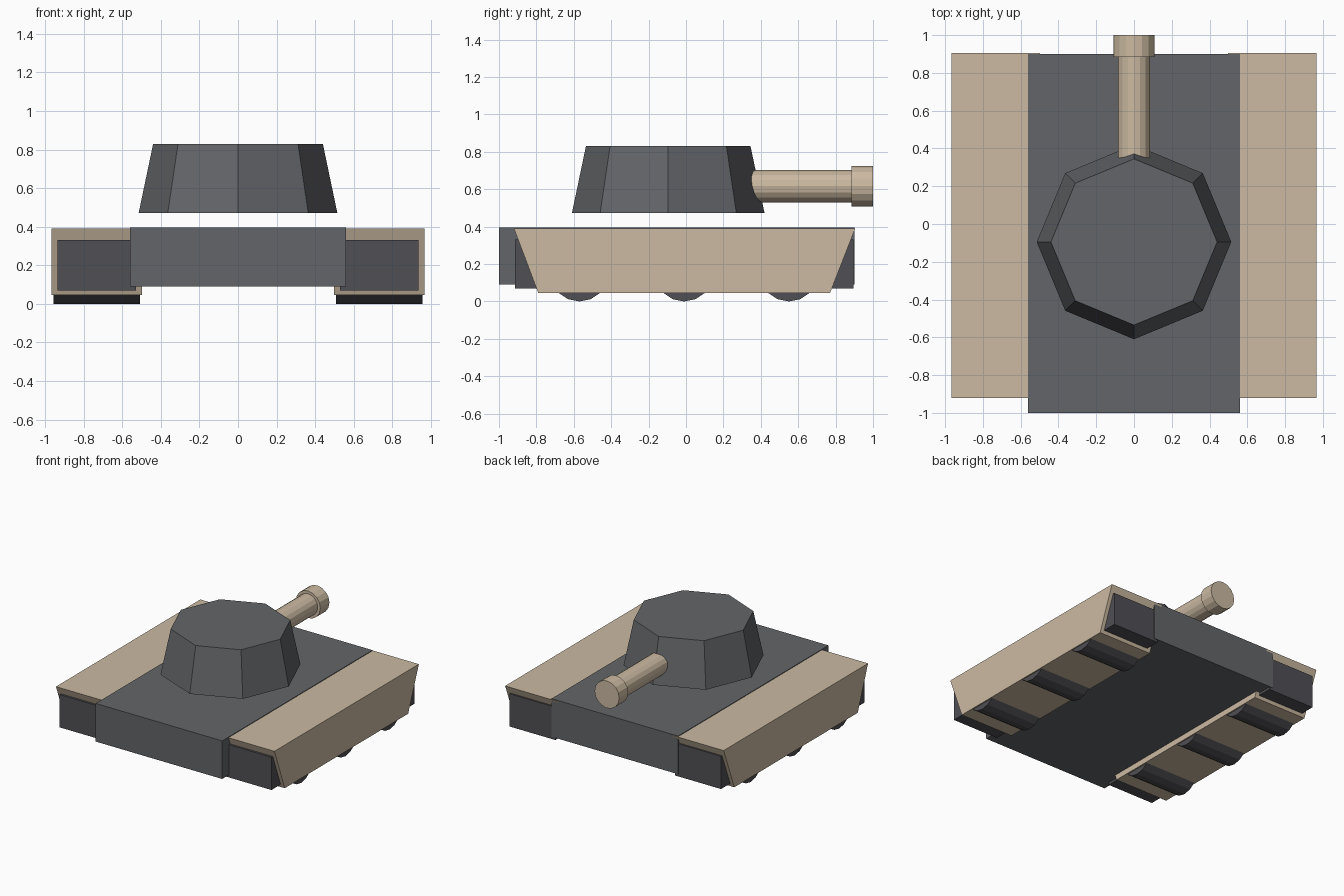
import bpy, bmesh
from math import pi, sin, cos

if "Cube" in bpy.data.objects:
    bpy.data.objects.remove(bpy.data.objects["Cube"])


def material(name, rgb):
    m = bpy.data.materials.new(name)
    m.diffuse_color = (*rgb, 1)
    m.use_nodes = True
    m.node_tree.nodes["Principled BSDF"].inputs["Base Color"].default_value = m.diffuse_color
    return m


HULL = material("dark_grey", (0.125, 0.13, 0.14))
TRACK = material("track_grey", (0.08, 0.08, 0.09))
TAN = material("tan", (0.60, 0.49, 0.36))


def loft(name, ring_a, ring_b, mat, mirror=False):
    """Closed solid between two matching rings of points."""
    bm = bmesh.new()
    a = [bm.verts.new(p) for p in ring_a]
    b = [bm.verts.new(p) for p in ring_b]
    n = len(a)
    bm.faces.new(a)
    bm.faces.new(b)
    for i in range(n):
        j = (i + 1) % n
        bm.faces.new((a[i], a[j], b[j], b[i]))
    bmesh.ops.recalc_face_normals(bm, faces=bm.faces[:])
    me = bpy.data.meshes.new(name)
    bm.to_mesh(me)
    bm.free()
    me.materials.append(mat)
    ob = bpy.data.objects.new(name, me)
    bpy.context.collection.objects.link(ob)
    if mirror:
        ob.modifiers.new("mirror", 'MIRROR')
    return ob


def extrude_x(name, profile, x0, x1, mat, mirror=False):
    """Extrude a (y, z) profile sideways from x0 to x1."""
    return loft(name, [(x0, y, z) for y, z in profile],
                [(x1, y, z) for y, z in profile], mat, mirror)


def rect(y0, y1, z0, z1):
    return [(y0, z0), (y1, z0), (y1, z1), (y0, z1)]


def circle(r, n):
    return [(r * sin(2 * pi * i / n), -r * cos(2 * pi * i / n)) for i in range(n)]


# Hull
extrude_x("hull", rect(-1.0, 0.9, 0.09, 0.395), -0.56, 0.56, HULL)

# Side skirts and the track blocks poking out of their sloped ends
skirt = [(-0.92, 0.39), (-0.79, 0.045), (0.77, 0.045), (0.905, 0.39)]
extrude_x("side_skirt", skirt, 0.497, 0.967, TAN, True)
extrude_x("track_block", rect(-0.915, 0.895, 0.07, 0.332), 0.53, 0.937, TRACK, True)

# Road wheels
for k, yc in enumerate((-0.57, -0.01, 0.55)):
    rim = [(yc + y, 0.157 + z) for y, z in circle(0.157, 16)]
    extrude_x(f"road_wheel_{k + 1}", rim, 0.508, 0.957, TRACK, True)

# Octagonal tapered turret
TY = -0.095
loft("turret", [(x, TY + y, 0.472) for x, y in circle(0.515, 8)],
     [(x, TY + y, 0.83) for x, y in circle(0.44, 8)], HULL)


# Gun barrel and muzzle
def tube(name, r, y0, y1):
    ring = circle(r, 16)
    loft(name, [(x, y0, 0.616 + z) for x, z in ring],
         [(x, y1, 0.616 + z) for x, z in ring], TAN)


tube("gun_barrel", 0.086, 0.25, 0.9)
tube("muzzle", 0.109, 0.885, 1.0)
